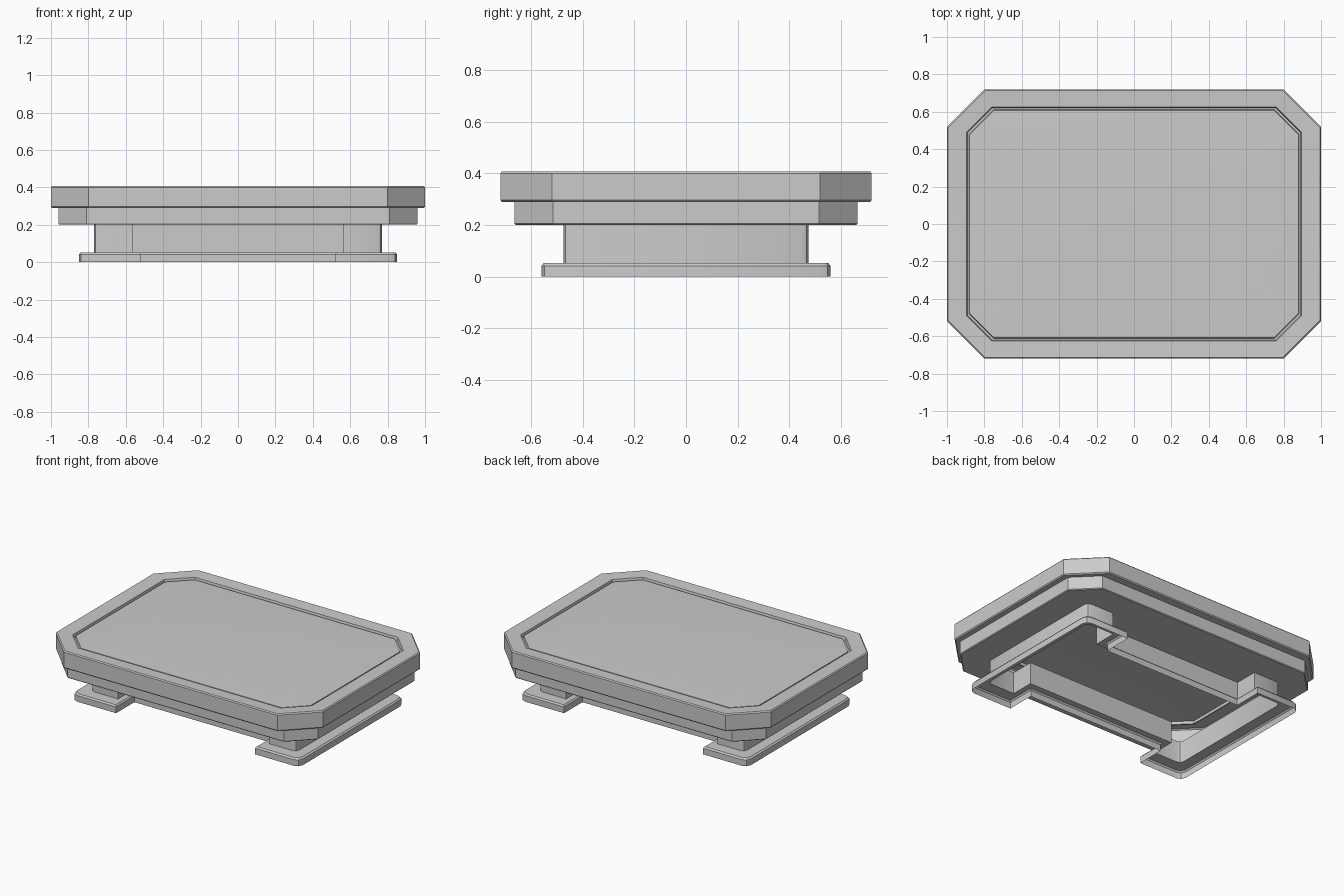
import bpy, bmesh, math

if "Cube" in bpy.data.objects:
    bpy.data.objects.remove(bpy.data.objects["Cube"])


def octagon(hx, hy, c, z):
    """Rectangle with cut corners, counter-clockwise."""
    return [(hx, -hy + c, z), (hx, hy - c, z), (hx - c, hy, z), (-hx + c, hy, z),
            (-hx, hy - c, z), (-hx, -hy + c, z), (-hx + c, -hy, z), (hx - c, -hy, z)]


def h_outline(hx, hy, ix, iy, r, z):
    """H-shaped outline: wide ends, narrow waist, softened outer corners."""
    q = [(hx - r + r * math.cos(a), hy - r + r * math.sin(a))
         for a in (0, math.pi / 4, math.pi / 2)]
    q += [(ix, hy), (ix, iy)]
    left = [(-x, y) for x, y in reversed(q)]
    upper = q + left
    return [(x, y, z) for x, y in upper] + [(-x, -y, z) for x, y in upper]


def add_ring(bm, pts):
    return [bm.verts.new(p) for p in pts]


def skin(bm, rings):
    """Join successive rings with quads."""
    for a, b in zip(rings, rings[1:]):
        n = len(a)
        for i in range(n):
            j = (i + 1) % n
            bm.faces.new((a[i], a[j], b[j], b[i]))


def loop_edges(bm, ring):
    out = []
    for i, v in enumerate(ring):
        w = ring[(i + 1) % len(ring)]
        out.append(bm.edges.get((v, w)) or bm.edges.new((v, w)))
    return out


def finish(bm, name, angle=30):
    me = bpy.data.meshes.new(name)
    bm.to_mesh(me)
    bm.free()
    ob = bpy.data.objects.new(name, me)
    bpy.context.collection.objects.link(ob)
    bpy.ops.object.select_all(action='DESELECT')
    ob.select_set(True)
    bpy.context.view_layer.objects.active = ob
    bpy.ops.object.shade_smooth_by_angle(angle=math.radians(angle))
    return ob


# Stepped tray: lower tier, overhanging rim and shallow groove around the panel
bm = bmesh.new()
skin(bm, [add_ring(bm, octagon(*p)) for p in (
    (0.955, 0.66, 0.148, 0.20),
    (0.96, 0.665, 0.15, 0.205),
    (0.96, 0.665, 0.15, 0.29),
    (0.994, 0.714, 0.198, 0.29),
    (1.0, 0.72, 0.2, 0.297),
    (1.0, 0.72, 0.2, 0.40),
    (0.994, 0.714, 0.198, 0.407),
    (0.895, 0.625, 0.135, 0.403),
    (0.89, 0.62, 0.133, 0.378),
    (0.883, 0.611, 0.131, 0.378))])
finish(bm, "tray_rim")

# Gently crowned top panel
bm = bmesh.new()
rings = [add_ring(bm, octagon(*p)) for p in (
    (0.883, 0.611, 0.131, 0.378),
    (0.88, 0.607, 0.130, 0.396),
    (0.80, 0.53, 0.12, 0.400),
    (0.62, 0.38, 0.09, 0.403))]
skin(bm, rings)
bm.faces.new(rings[-1])
finish(bm, "top_panel")

# Waist and foot dimensions
WALL = (0.77, 0.475, 0.565, 0.315, 0.03)
FOOT = (0.85, 0.56, 0.52, 0.365, 0.04)
FOOT_TOP = (0.842, 0.552, 0.528, 0.357, 0.04)

# Underside plate, open where the hollow pedestal meets it
bm = bmesh.new()
edges = loop_edges(bm, add_ring(bm, octagon(0.955, 0.66, 0.148, 0.20)))
edges += loop_edges(bm, add_ring(bm, h_outline(*WALL, 0.20)))
bmesh.ops.triangle_fill(bm, edges=edges, use_beauty=True, use_dissolve=False)
for f in bm.faces:
    f.normal_update()
    if f.normal.z > 0:
        f.normal_flip()
finish(bm, "underside_plate")

# Hollow pedestal with flanged feet, open at the bottom
bm = bmesh.new()
skin(bm, [add_ring(bm, h_outline(*p)) for p in (
    (*FOOT, 0.0), (*FOOT, 0.042), (*FOOT_TOP, 0.052), (*WALL, 0.052), (*WALL, 0.20))])
finish(bm, "pedestal")
